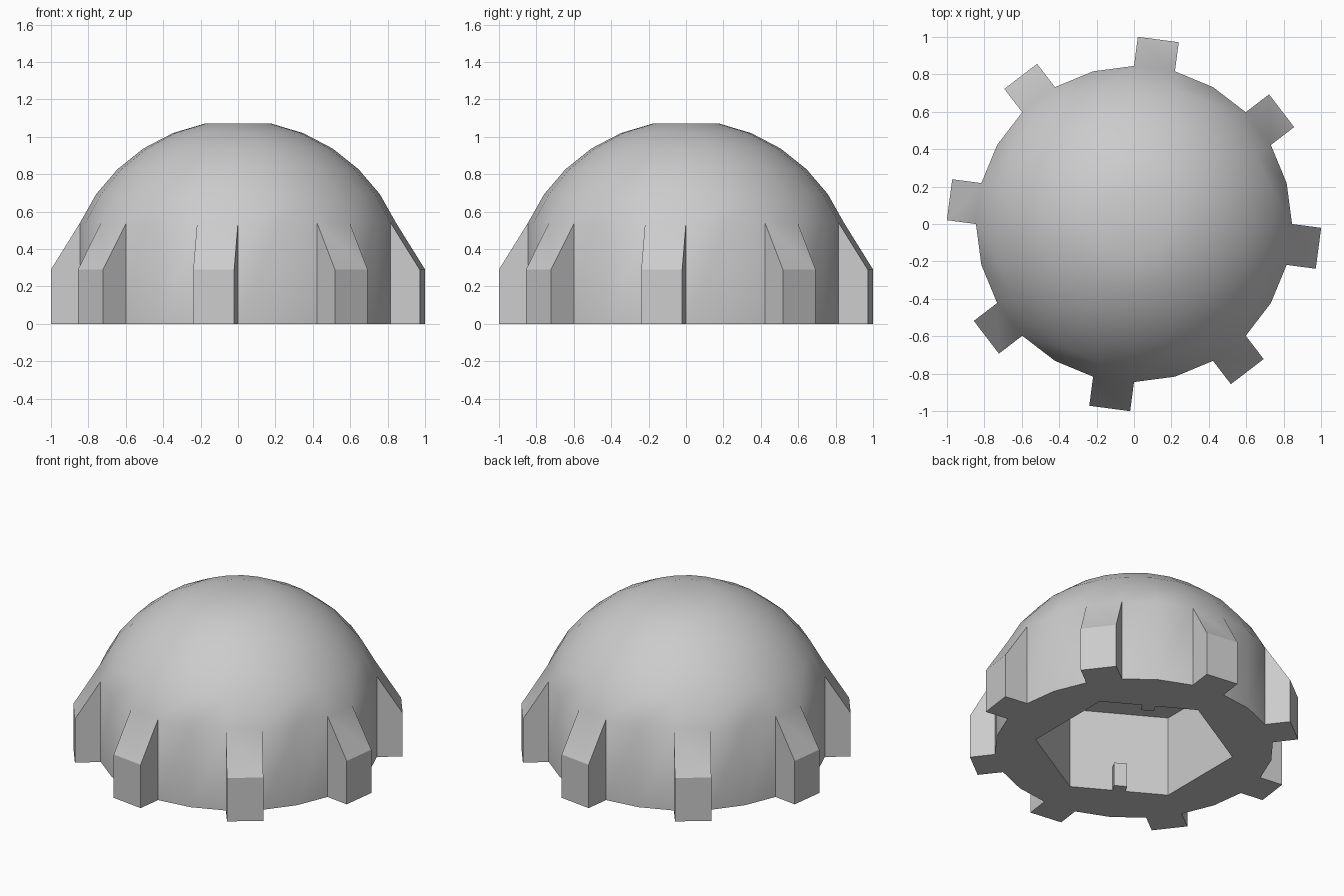
import bpy, bmesh
from math import sin, cos, radians, pi
from mathutils import Matrix, Vector

cube = bpy.data.objects.get("Cube")
if cube:
    bpy.data.objects.remove(cube, do_unlink=True)

SIDES, RADIUS, WALL_TOP = 24, 0.845, 0.54
FIN_OUT, FIN_TOP = 0.157, 0.29
SOCKET_R, SOCKET_DEPTH = 0.605, 0.54

metal = bpy.data.materials.new("grey metal")
metal.use_nodes = True
GREY = (0.6, 0.6, 0.6, 1)
metal.diffuse_color = GREY
metal.node_tree.nodes["Principled BSDF"].inputs["Base Color"].default_value = GREY


def finish(bm, name):
    bmesh.ops.recalc_face_normals(bm, faces=bm.faces)
    mesh = bpy.data.meshes.new(name)
    bm.to_mesh(mesh)
    bm.free()
    mesh.materials.append(metal)
    obj = bpy.data.objects.new(name, mesh)
    bpy.context.collection.objects.link(obj)
    return obj


def ring(bm, count, radius, z, start=0):
    return [bm.verts.new((radius * cos(start + 2 * pi * i / count),
                          radius * sin(start + 2 * pi * i / count), z))
            for i in range(count)]


def bridge(bm, low, high):
    n = len(low)
    return [bm.faces.new((low[i], low[(i + 1) % n], high[(i + 1) % n], high[i]))
            for i in range(n)]


# Outer shell: straight wall, then a spherical cap with a small flat top
bm = bmesh.new()
base = ring(bm, SIDES, RADIUS, 0)
top = ring(bm, SIDES, RADIUS, WALL_TOP)
wall = bridge(bm, base, top)
for step in range(1, 6):
    a = radians(65.9 - 10.94 * step)
    upper = ring(bm, SIDES, 0.926 * sin(a), 0.162 + 0.926 * cos(a))
    bridge(bm, top, upper)
    top = upper
bm.faces.new(top)

# Hexagonal socket and the flat underside around it
rim = ring(bm, 6, SOCKET_R, 0, radians(30))
roof = ring(bm, 6, SOCKET_R, SOCKET_DEPTH, radians(30))
bridge(bm, rim, roof)
bm.faces.new(roof)
edges = [bm.edges.get((loop[i], loop[(i + 1) % len(loop)]))
         for loop in (base, rim) for i in range(len(loop))]
bmesh.ops.triangle_fill(bm, edges=edges, use_beauty=True, normal=(0, 0, -1))

# Eight sloped fins, pulled out of every third wall panel
for i in range(2, SIDES, 3):
    mid = 2 * pi * (i + 0.5) / SIDES
    out = Vector((cos(mid), sin(mid), 0)) * FIN_OUT
    new = bmesh.ops.extrude_discrete_faces(bm, faces=[wall[i]])["faces"][0]
    inner = [bm.verts.new(v.co) for v in new.verts]
    for v in new.verts:
        v.co += out
        if v.co.z > 0.1:
            v.co.z = FIN_TOP
    outer = list(new.verts)
    for k in range(4):
        bm.faces.new((inner[k], inner[(k + 1) % 4], outer[(k + 1) % 4], outer[k]))
bmesh.ops.remove_doubles(bm, verts=bm.verts, dist=0.0001)
nut = finish(bm, "domed_nut")

# Two small tabs on opposite socket walls
for name, angle in (("socket_tab_back", 60), ("socket_tab_front", 240)):
    bm = bmesh.new()
    bmesh.ops.create_cube(bm, size=1)
    bmesh.ops.scale(bm, vec=(0.08, 0.08, 0.16), verts=bm.verts)
    bmesh.ops.translate(bm, vec=(SOCKET_R * cos(pi / 6) - 0.02, 0, 0.08), verts=bm.verts)
    bmesh.ops.transform(bm, matrix=Matrix.Rotation(radians(angle), 4, "Z"), verts=bm.verts)
    finish(bm, name)

bpy.ops.object.select_all(action="DESELECT")
nut.select_set(True)
bpy.context.view_layer.objects.active = nut
bpy.ops.object.shade_smooth_by_angle(angle=radians(30))
